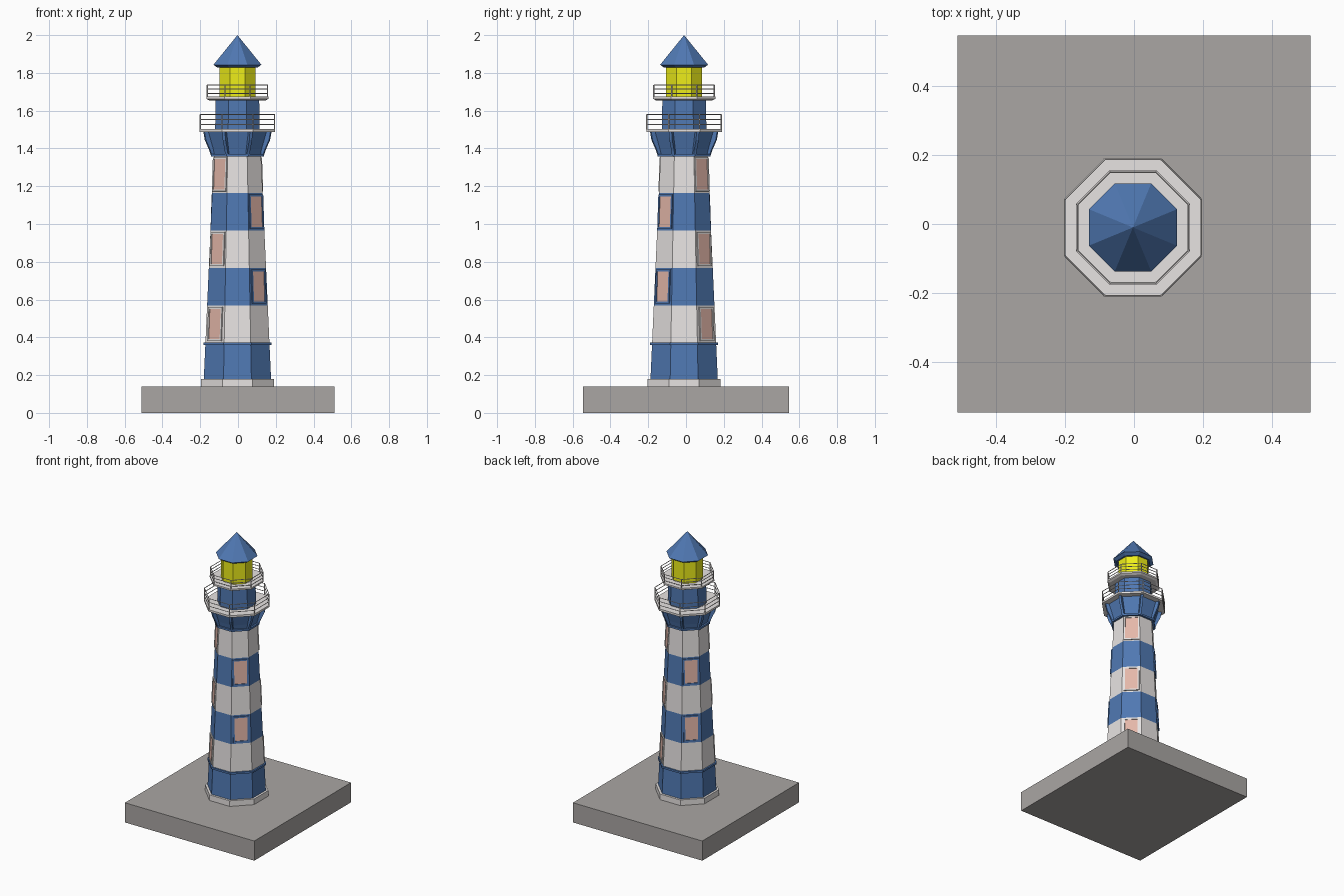
import bpy, bmesh, math
from mathutils import Matrix, Vector

if "Cube" in bpy.data.objects:
    bpy.data.objects.remove(bpy.data.objects["Cube"])

CX, CY = -0.003, -0.01            # tower axis
K = math.cos(math.pi / 8)         # half-width -> corner radius of the octagon


def material(name, rgb):
    m = bpy.data.materials.new(name)
    m.diffuse_color = (*rgb, 1)
    m.use_nodes = True
    m.node_tree.nodes["Principled BSDF"].inputs["Base Color"].default_value = m.diffuse_color
    return m


BLUE = material("blue_paint", (0.08, 0.19, 0.45))
YELLOW = material("lamp_yellow", (0.85, 0.85, 0.01))
PINK = material("window_pink", (0.78, 0.48, 0.40))
STONE = material("stone", (0.40, 0.38, 0.37))
WHITE = material("off_white", (0.80, 0.77, 0.76))


def finish(name, bm, mat):
    bmesh.ops.recalc_face_normals(bm, faces=bm.faces)
    me = bpy.data.meshes.new(name)
    bm.to_mesh(me)
    bm.free()
    me.materials.append(mat)
    ob = bpy.data.objects.new(name, me)
    bpy.context.collection.objects.link(ob)
    return ob


def corner(hw, z, i):
    a = math.pi / 8 + i * math.pi / 4
    return Vector((CX + hw / K * math.cos(a), CY + hw / K * math.sin(a), z))


def octagon(name, profile, mat):
    """Stack of octagonal rings from (half-width, z) pairs."""
    bm = bmesh.new()
    rings = [[bm.verts.new(corner(hw, z, i)) for i in range(8)] for hw, z in profile]
    for lo, hi in zip(rings, rings[1:]):
        for i in range(8):
            j = (i + 1) % 8
            bm.faces.new((lo[i], lo[j], hi[j], hi[i]))
    bm.faces.new(rings[0][::-1])
    if profile[-1][0] > 0:
        bm.faces.new(rings[-1])
    bmesh.ops.remove_doubles(bm, verts=bm.verts, dist=1e-5)
    return finish(name, bm, mat)


def add_box(bm, size, mat):
    bmesh.ops.create_cube(bm, size=1, matrix=mat @ Matrix.Diagonal((*size, 1)))


def add_rod(bm, a, b, r):
    d = b - a
    m = Matrix.Translation((a + b) / 2) @ d.to_track_quat('Z', 'Y').to_matrix().to_4x4()
    bmesh.ops.create_cone(bm, cap_ends=True, segments=6, radius1=r, radius2=r,
                          depth=d.length, matrix=m)


def railing(name, hw, z0, heights):
    bm = bmesh.new()
    for i in range(8):
        add_rod(bm, corner(hw, z0, i), corner(hw, z0 + heights[-1], i), 0.0035)
        for h in heights:
            add_rod(bm, corner(hw, z0 + h, i), corner(hw, z0 + h, i + 1), 0.0025)
    finish(name, bm, WHITE)


SLOPE = 0.045


def tower_hw(z):
    return 0.178 - SLOPE * (z - 0.18)


# Square base slab and plinth
bm = bmesh.new()
add_box(bm, (1.02, 1.09, 0.14), Matrix.Translation((0, 0, 0.07)))
finish("base_slab", bm, STONE)
octagon("plinth", [(0.193, 0.14), (0.193, 0.18)], WHITE)

# Striped tapering tower
levels = [0.18, 0.367, 0.568, 0.768, 0.965, 1.165, 1.365]
for n, (a, b) in enumerate(zip(levels, levels[1:])):
    octagon(f"tower_band_{n + 1}", [(tower_hw(a), a), (tower_hw(b), b)],
            WHITE if n % 2 else BLUE)
octagon("lower_ring", [(0.180, 0.36), (0.180, 0.373)], BLUE)


# Framed windows on the diagonal faces, alternating by stripe
def window(name, angle, z, frame_mat):
    place = (Matrix.Translation((CX, CY, 0)) @ Matrix.Rotation(angle, 4, 'Z')
             @ Matrix.Translation((tower_hw(z), 0, z))
             @ Matrix.Rotation(-math.atan(SLOPE), 4, 'Y'))
    w, h, t = 0.104, 0.18, 0.01
    bm = bmesh.new()
    for s in (-1, 1):
        add_box(bm, (0.014, t, h), place @ Matrix.Translation((0, s * (w - t) / 2, 0)))
        add_box(bm, (0.014, w - 2 * t, t), place @ Matrix.Translation((0, 0, s * (h - t) / 2)))
    finish(name + "_frame", bm, frame_mat)
    bm = bmesh.new()
    add_box(bm, (0.006, w - 2 * t, h - 2 * t), place)
    finish(name + "_pane", bm, PINK)


for side in range(4):
    angle = math.radians(45 + 90 * side)
    zs, mat = ((0.668, 1.065), BLUE) if side % 2 else ((0.47, 0.868, 1.263), WHITE)
    for k, z in enumerate(zs):
        window(f"window_{side + 1}_{k + 1}", angle, z, mat)

# Flared corbel with corner brackets under the main gallery
octagon("corbel", [(0.140, 1.357), (0.140, 1.37), (0.128, 1.37), (0.135, 1.40),
                   (0.160, 1.49)], BLUE)
bm = bmesh.new()
rib = [(0.11, 1.365), (0.138, 1.365), (0.146, 1.39), (0.170, 1.445), (0.178, 1.492), (0.11, 1.492)]
for i in range(8):
    a = math.pi / 8 + i * math.pi / 4
    side = Vector((-math.sin(a), math.cos(a), 0)) * 0.008
    left = [bm.verts.new(corner(hw, z, i) + side) for hw, z in rib]
    right = [bm.verts.new(corner(hw, z, i) - side) for hw, z in rib]
    bm.faces.new(left)
    bm.faces.new(right[::-1])
    for p in range(len(rib)):
        q = (p + 1) % len(rib)
        bm.faces.new((left[p], right[p], right[q], left[q]))
finish("corbel_brackets", bm, BLUE)

# Galleries, upper drum, lantern and roof
octagon("main_gallery", [(0.200, 1.488), (0.200, 1.502)], WHITE)
railing("main_railing", 0.197, 1.50, (0.026, 0.053, 0.08))
octagon("watch_room", [(0.118, 1.50), (0.115, 1.665)], BLUE)
octagon("upper_gallery", [(0.150, 1.655), (0.165, 1.663), (0.165, 1.674)], WHITE)
railing("upper_railing", 0.160, 1.672, (0.02, 0.042, 0.063))
octagon("lantern", [(0.096, 1.67), (0.096, 1.84)], YELLOW)
octagon("roof", [(0.106, 1.828), (0.127, 1.843), (0.0, 2.0)], BLUE)
